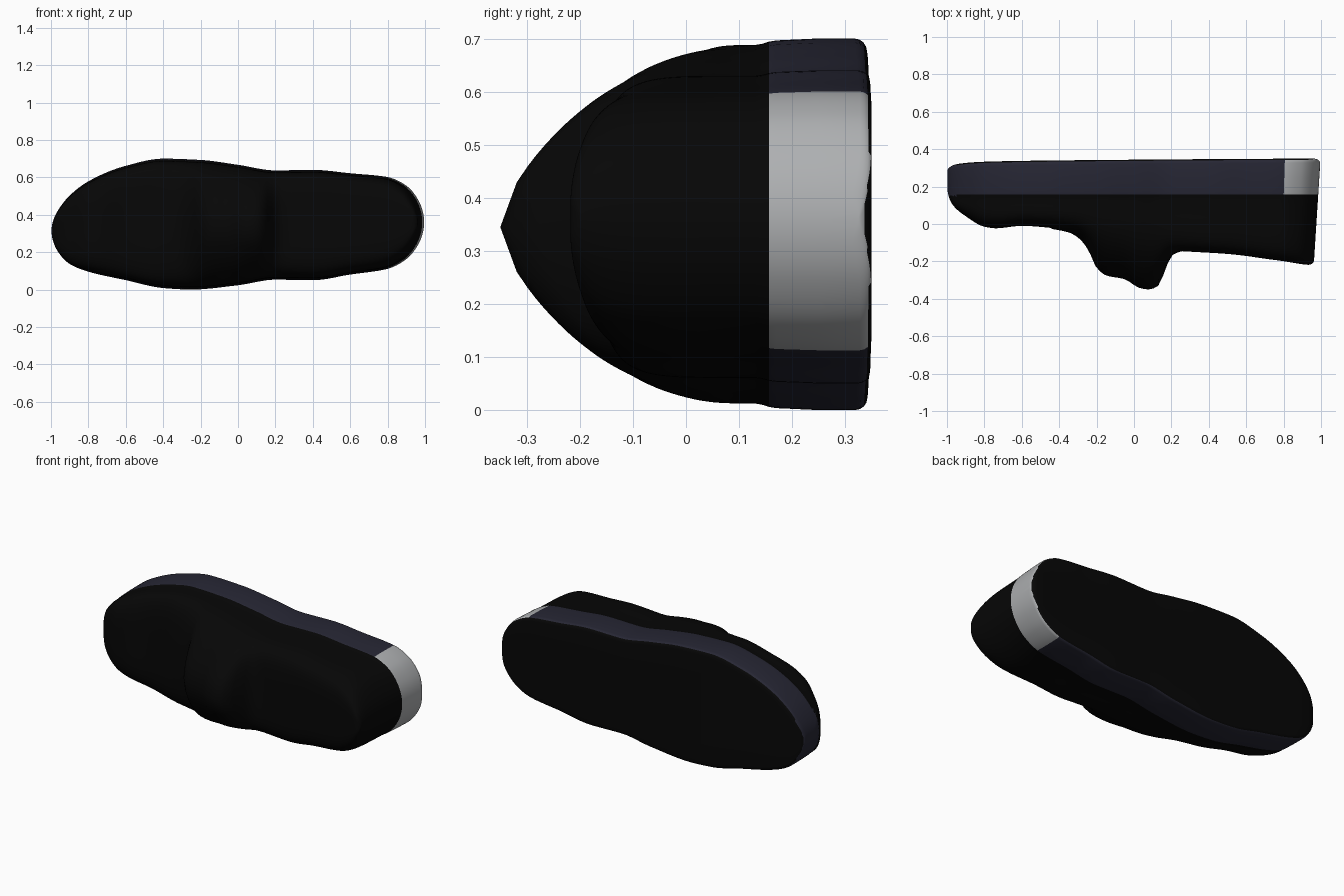
import bpy, bmesh, math

if "Cube" in bpy.data.objects:
    bpy.data.objects.remove(bpy.data.objects["Cube"])

STATIONS, FRONT = 120, 60


def to_u(x):
    return math.acos(max(-1, min(1, -x)))


def curve(points):
    """Smooth monotone interpolation, stretched so the ends close roundly."""
    us = [to_u(p[0]) for p in points]
    vs = [p[1] for p in points]
    d = [(vs[i + 1] - vs[i]) / (us[i + 1] - us[i]) for i in range(len(us) - 1)]
    m = [d[0]]
    for a, b in zip(d, d[1:]):
        m.append(2 * a * b / (a + b) if a * b > 0 else 0)
    m.append(d[-1])

    def f(u):
        i = 0
        while i < len(us) - 2 and u > us[i + 1]:
            i += 1
        h = us[i + 1] - us[i]
        t = (u - us[i]) / h
        return ((2*t**3 - 3*t**2 + 1) * vs[i] + (t**3 - 2*t**2 + t) * h * m[i]
                + (3*t**2 - 2*t**3) * vs[i + 1] + (t**3 - t**2) * h * m[i + 1])
    return f


# outline seen from the front
top = curve([(-1, .315), (-.97, .415), (-.9, .505), (-.8, .58), (-.6, .662), (-.4, .7), (-.2, .693),
             (0, .667), (.2, .637), (.4, .64), (.6, .622), (.8, .602), (.9, .558), (.97, .475), (1, .36)])
bottom = curve([(-1, .315), (-.97, .21), (-.9, .135), (-.8, .095), (-.6, .05), (-.4, .008), (-.25, 0),
                (0, .023), (.2, .053), (.4, .05), (.6, .08), (.8, .11), (.9, .16), (.97, .245), (1, .36)])
# depth seen from the top: base surface, and the line over the raised instep
base = curve([(-1, .19), (-.97, .1), (-.9, .04), (-.8, -.015), (-.74, -.023), (-.6, -.01),
              (-.45, -.02), (-.3, -.04), (-.2, -.08), (-.1, -.115), (.1, -.135),
              (.25, -.145), (.5, -.16), (.75, -.19), (.97, -.218), (1, -.195)])
ridge = curve([(-.5, -.017), (-.35, -.045), (-.28, -.09), (-.24, -.15), (-.2, -.235), (-.15, -.275),
               (-.05, -.295), (.03, -.342), (.08, -.35), (.13, -.33), (.17, -.24), (.2, -.17),
               (.25, -.145)])
back = curve([(-1, .285), (-.95, .32), (-.8, .333), (-.4, .34), (.6, .348), (.96, .35), (1, .325)])
# squareness of the front side of each section
square = curve([(-1, 2.4), (-.8, 3.6), (-.5, 4), (-.2, 4), (.2, 5), (.5, 5.5), (1, 4.5)])


def section(u):
    x = -math.cos(u)
    zc, hw = (top(u) + bottom(u)) / 2, (top(u) - bottom(u)) / 2
    yf, yb, n = base(u), back(u), square(u)
    bump = max(0, yf - ridge(u)) if -.45 < x < .25 else 0
    ys = max(.13, yf + .05)
    r = min(.022, hw * .5)
    inner = hw * .965              # upper sits slightly inside the sole
    pts = []
    # squarish front with the instep bump on top
    for i in range(FRONT + 1):
        a = math.pi * i / FRONT
        c, s = math.cos(a), max(0, math.sin(a))
        t = math.copysign(abs(c) ** (2 / n), c)
        drop = ((t * t + .02) ** .7 - .02 ** .7) / (1.02 ** .7 - .02 ** .7)
        pts.append((ys - (ys - yf) * s ** (2 / n) - bump * (1 - drop), t * inner))
    # soft step, sole wall, rounded back edge, then the flat back
    step = min(.04, (yb - r - ys) * .4)
    side = [(ys + step * k, inner + (hw * .99 - inner) * k * k * (3 - 2 * k)) for k in (.33, .66, 1)]
    side += [((ys + step + yb - r) / 2, hw)]
    side += [(yb - r + r * math.sin(math.radians(a)), hw - r + r * math.cos(math.radians(a)))
             for a in (0, 22, 45, 68, 90)]
    side += [(yb, (hw - r) * k) for k in (.66, .33)]
    pts += [(y, -z) for y, z in side] + [(yb, 0)] + side[::-1]
    # the heel end leans in slightly towards the front
    lean = max(0, x - .6) / .4 * .035
    return [(x * .997 - lean * (.345 - y) / .55, y, zc + z) for y, z in pts]


# shoe body lofted from toe to heel
bm = bmesh.new()
rings = [[bm.verts.new(p) for p in section(math.pi * i / STATIONS)] for i in range(STATIONS + 1)]
for a, b in zip(rings, rings[1:]):
    for j in range(len(a)):
        k = (j + 1) % len(a)
        bm.faces.new((a[j], a[k], b[k], b[j]))
bmesh.ops.remove_doubles(bm, verts=bm.verts, dist=.0002)
bmesh.ops.recalc_face_normals(bm, faces=bm.faces)

# slot 0 dark upper, 1 bluish sole rim, 2 pale heel rim
for f in bm.faces:
    c = f.calc_center_median()
    if c.y > .15 and f.normal.y < .6:
        f.material_index = 2 if c.x > .8 else 1
mesh = bpy.data.meshes.new("shoe_body")
bm.to_mesh(mesh)
bm.free()
body = bpy.data.objects.new("shoe_body", mesh)
bpy.context.collection.objects.link(body)
mesh.shade_smooth()

for name, colour in (("dark_finish", (.002, .002, .002, 1)),
                     ("sole_rim", (.02, .02, .035, 1)),
                     ("heel_rim", (.42, .43, .44, 1))):
    mat = bpy.data.materials.new(name)
    mat.diffuse_color = colour
    mat.use_nodes = True
    mat.node_tree.nodes["Principled BSDF"].inputs["Base Color"].default_value = mat.diffuse_color
    mesh.materials.append(mat)
